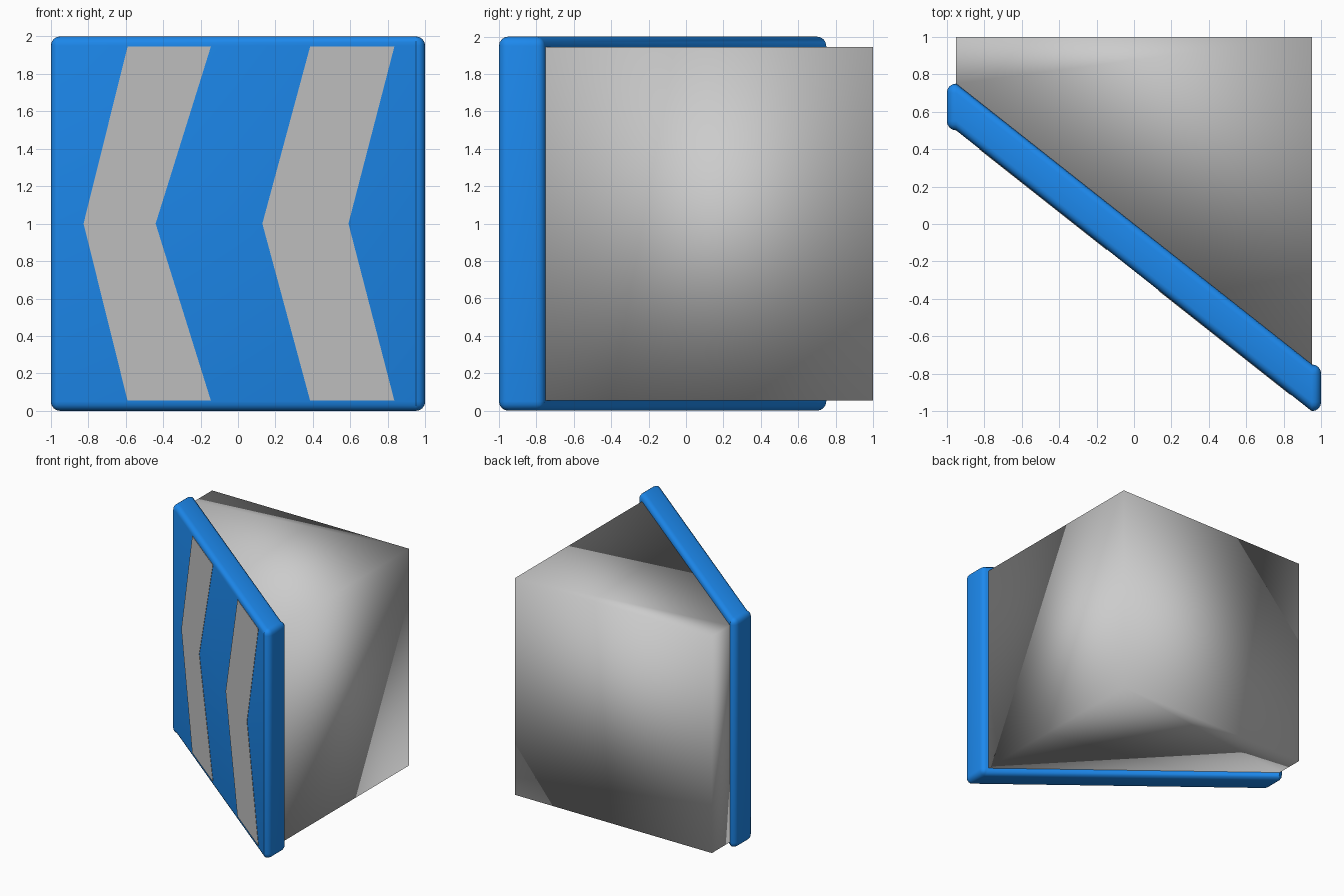
import bpy, bmesh, math

if "Cube" in bpy.data.objects:
    bpy.data.objects.remove(bpy.data.objects["Cube"])

R = 0.05                 # rounding of the panel
E = 1 - R                # half width of the flat area
SLOPE = -0.75 / E        # sideways slant of the panel


def finish(bm, name, color=None):
    bmesh.ops.recalc_face_normals(bm, faces=bm.faces)
    me = bpy.data.meshes.new(name)
    bm.to_mesh(me)
    bm.free()
    ob = bpy.data.objects.new(name, me)
    bpy.context.collection.objects.link(ob)
    if color:
        mat = bpy.data.materials.new(name + "_color")
        mat.diffuse_color = color
        mat.use_nodes = True
        mat.node_tree.nodes["Principled BSDF"].inputs["Base Color"].default_value = mat.diffuse_color
        me.materials.append(mat)
    return ob


def prism(points, direction):
    bm = bmesh.new()
    face = bm.faces.new([bm.verts.new(p) for p in points])
    ext = bmesh.ops.extrude_face_region(bm, geom=[face])["geom"]
    bmesh.ops.translate(bm, vec=direction,
                        verts=[v for v in ext if isinstance(v, bmesh.types.BMVert)])
    return bm


# Grey wedge body behind the panel, softly shaded over its corners
outline = [(-E, 0.75), (E, -0.75), (E, 1), (-E, 1)]
body = finish(prism([(x, y, 0.055) for x, y in outline], (0, 0, 1.89)), "body")
body.data.shade_smooth()

# Blue slanted panel: rounded slab whose middle is sheared, ends stay square
bm = bmesh.new()
bmesh.ops.create_cube(bm, size=1)
bmesh.ops.scale(bm, vec=(2, 0.25, 2), verts=bm.verts)
bmesh.ops.bevel(bm, geom=bm.edges[:], offset=R, offset_type='OFFSET',
                segments=4, profile=0.5, affect='EDGES')
for v in bm.verts:
    v.co.y += SLOPE * max(-E, min(E, v.co.x)) - 0.125
    v.co.z += 1
panel = finish(bm, "panel", (0.012, 0.25, 0.85, 1))
bpy.context.view_layer.objects.active = panel
panel.select_set(True)
bpy.ops.object.shade_smooth_by_angle(angle=math.radians(35))

# Two grey chevron stripes lying on the panel front
for name, (top_l, top_r, mid_l, mid_r) in {
        "left_chevron": (-0.59, -0.145, -0.825, -0.44),
        "right_chevron": (0.385, 0.835, 0.13, 0.59)}.items():
    shape = [(top_l, 1.945), (mid_l, 1), (top_l, 0.055),
             (top_r, 0.055), (mid_r, 1), (top_r, 1.945)]
    pts = [(x, SLOPE * x - 0.254, z) for x, z in shape]
    finish(prism(pts, (0, 0.01, 0)), name)
